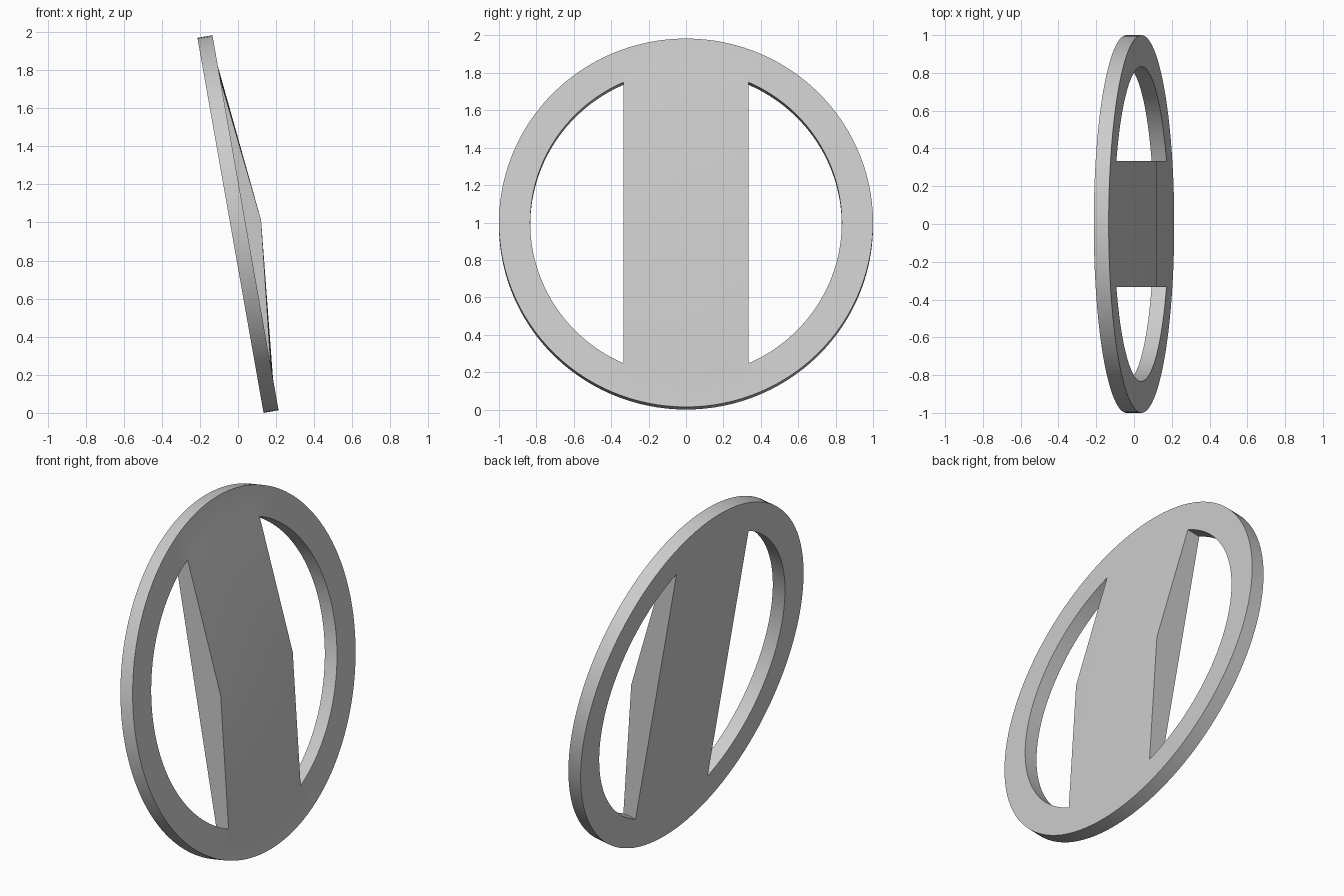
import bpy
import bmesh
import math
from mathutils import Matrix

cube = bpy.data.objects.get("Cube")
if cube:
    bpy.data.objects.remove(cube)

# Main dimensions
OUTER, INNER, HALF_THICK = 1.0, 0.833, 0.04
HUB_HALF_WIDTH, RIDGE = 0.333, 0.123
TILT = math.radians(10)
HUB_STEPS, SIDE_STEPS = 16, 44

grey = bpy.data.materials.new("light grey")
grey.use_nodes = True
colour = (0.6, 0.6, 0.6, 1)
grey.diffuse_color = colour
grey.node_tree.nodes["Principled BSDF"].inputs["Base Color"].default_value = colour

# Rim angles, measured from the top, split exactly at the edges of the hub
edge = math.asin(HUB_HALF_WIDTH / INNER)
hub_arc = 2 * edge
side_arc = math.pi - hub_arc
angles, in_hub = [], []
start = -edge
for arc, steps, hub in ((hub_arc, HUB_STEPS, True), (side_arc, SIDE_STEPS, False)) * 2:
    for i in range(steps):
        angles.append(start + arc * i / steps)
        in_hub.append(hub)
    start += arc

bm = bmesh.new()


def circle(radius, x):
    return [bm.verts.new((x, radius * math.sin(a), radius * math.cos(a))) for a in angles]


# Rim: open on its inside where the hub joins it
outer_front, outer_back = circle(OUTER, HALF_THICK), circle(OUTER, -HALF_THICK)
inner_front, inner_back = circle(INNER, HALF_THICK), circle(INNER, -HALF_THICK)
count = len(angles)
for i in range(count):
    j = (i + 1) % count
    strips = [(outer_front, outer_back), (inner_front, outer_front), (outer_back, inner_back)]
    if not in_hub[i]:
        strips.append((inner_back, inner_front))
    for a, b in strips:
        bm.faces.new((a[i], a[j], b[j], b[i]))

# Hub: flat back, front rising to a ridge across the middle
top = range(HUB_STEPS + 1)
first_low = HUB_STEPS + SIDE_STEPS
low = [first_low + HUB_STEPS - i for i in top]
ridge = [bm.verts.new((RIDGE, inner_front[i].co.y, 0)) for i in top]
for i in range(HUB_STEPS):
    k, m = low[i], low[i + 1]
    bm.faces.new((inner_front[i], inner_front[i + 1], ridge[i + 1], ridge[i]))
    bm.faces.new((ridge[i], ridge[i + 1], inner_front[m], inner_front[k]))
    bm.faces.new((inner_back[i], inner_back[i + 1], inner_back[m], inner_back[k]))
for i in (0, HUB_STEPS):
    k = low[i]
    bm.faces.new((inner_front[i], ridge[i], inner_front[k], inner_back[k], inner_back[i]))

bmesh.ops.recalc_face_normals(bm, faces=bm.faces)

# Lean the wheel back and stand it on the ground
height = OUTER * math.cos(TILT) + HALF_THICK * math.sin(TILT)
bm.transform(Matrix.Translation((0, 0, height)) @ Matrix.Rotation(-TILT, 4, "Y"))

mesh = bpy.data.meshes.new("rim_and_hub")
bm.to_mesh(mesh)
bm.free()
mesh.materials.append(grey)
wheel = bpy.data.objects.new("rim_and_hub", mesh)
bpy.context.collection.objects.link(wheel)
bpy.ops.object.select_all(action="DESELECT")
wheel.select_set(True)
bpy.context.view_layer.objects.active = wheel
bpy.ops.object.shade_smooth_by_angle(angle=math.radians(30))
